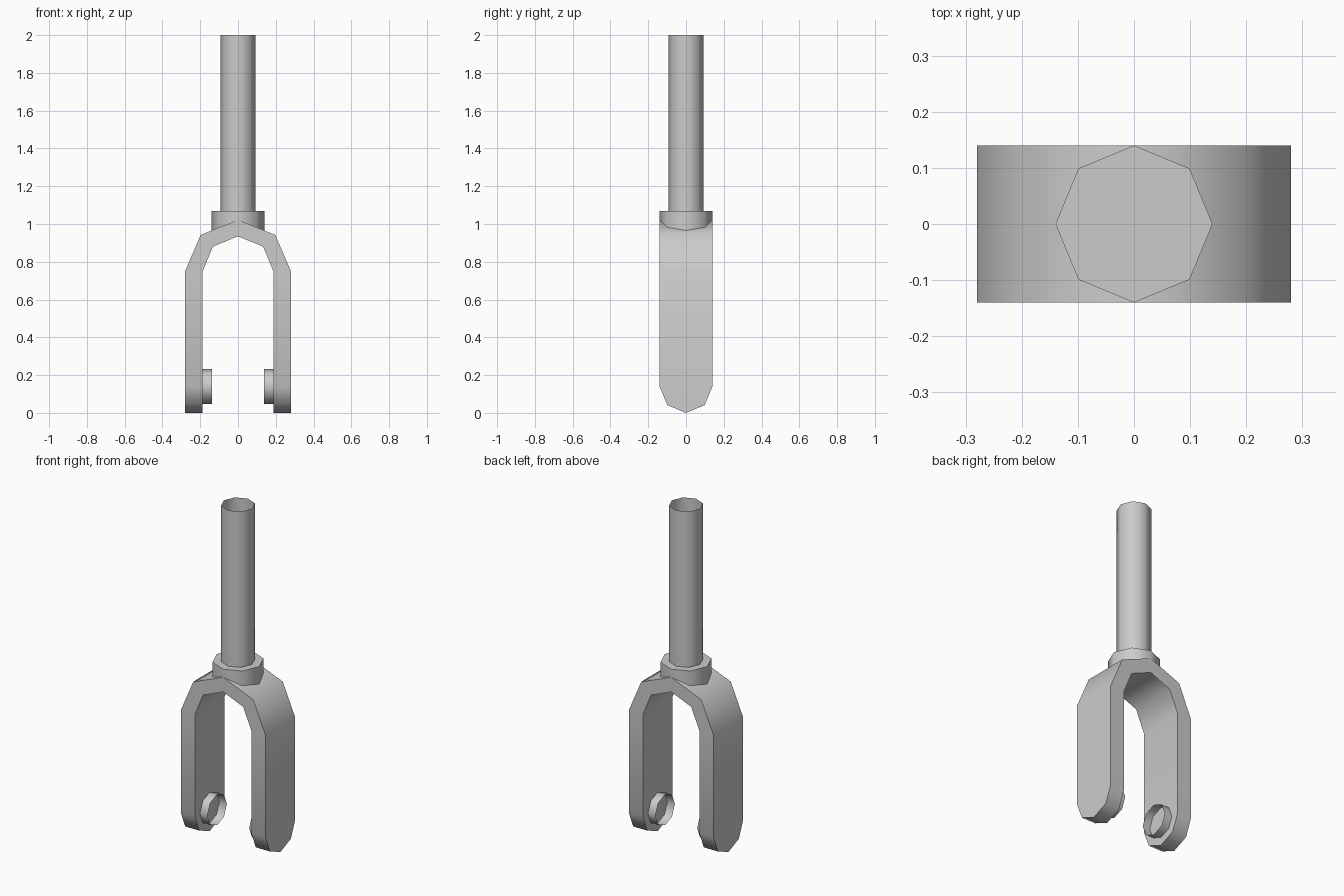
import bpy, bmesh, math
from mathutils import Vector, Matrix

cube = bpy.data.objects.get("Cube")
if cube:
    bpy.data.objects.remove(cube)

metal = bpy.data.materials.new("grey_metal")
metal.use_nodes = True
GREY = (0.6, 0.6, 0.6, 1)
metal.diffuse_color = GREY
metal.node_tree.nodes["Principled BSDF"].inputs["Base Color"].default_value = GREY


def finish(name, bm):
    """Turn a bmesh into a smooth shaded object with sharp corners."""
    mesh = bpy.data.meshes.new(name)
    bm.to_mesh(mesh)
    bm.free()
    mesh.materials.append(metal)
    obj = bpy.data.objects.new(name, mesh)
    bpy.context.collection.objects.link(obj)
    bpy.ops.object.select_all(action='DESELECT')
    obj.select_set(True)
    bpy.context.view_layer.objects.active = obj
    bpy.ops.object.shade_smooth_by_angle(angle=math.radians(60))
    return obj


def octagon(name, radius, length, centre, caps=False, axis='Z'):
    """Eight sided tube with vertices on its cross axes, optionally capped."""
    bm = bmesh.new()
    bmesh.ops.create_cone(bm, cap_ends=caps, segments=8,
                          radius1=radius, radius2=radius, depth=length)
    turn = Matrix.Rotation(math.pi / 2, 4, 'Y') if axis == 'X' else Matrix()
    bmesh.ops.transform(bm, matrix=Matrix.Translation(centre) @ turn, verts=bm.verts)
    return finish(name, bm)


# Fork arch: a mirrored band between outer and inner outlines, extruded in depth
W = 0.14
outer = [(0.28, 0), (0.28, 0.75), (0.198, 0.942), (0, 1.022)]
inner = [(0.187, 0), (0.187, 0.75), (0.133, 0.88), (0, 0.935)]


def mirrored(half):
    return half + [(-x, z) for x, z in reversed(half[:-1])]


bm = bmesh.new()
rows = [[bm.verts.new((x, -W, z)) for x, z in mirrored(side)] for side in (outer, inner)]
for i in range(len(rows[0]) - 1):
    bm.faces.new((rows[0][i], rows[0][i + 1], rows[1][i + 1], rows[1][i]))
grown = bmesh.ops.extrude_face_region(bm, geom=bm.faces[:])
moved = [g for g in grown["geom"] if isinstance(g, bmesh.types.BMVert)]
bmesh.ops.translate(bm, verts=moved, vec=(0, 2 * W, 0))

# Trim the leg tips to half octagons
for side in (-1, 1):
    for step in (0, 1):
        a, b = [math.radians(45 * k) for k in (step, step + 1)]
        point = Vector((0, side * W * math.cos(a), W - W * math.sin(a)))
        mid = (a + b) / 2
        normal = Vector((0, side * math.cos(mid), -math.sin(mid)))
        bmesh.ops.bisect_plane(bm, geom=bm.verts[:] + bm.edges[:] + bm.faces[:],
                               dist=1e-5, plane_co=point, plane_no=normal,
                               clear_outer=True)
        bmesh.ops.holes_fill(bm, edges=[e for e in bm.edges if e.is_boundary])
bmesh.ops.recalc_face_normals(bm, faces=bm.faces[:])
finish("fork_arch", bm)

# Collar and open steerer tube
octagon("collar", W, 0.12, (0, 0, 1.01), caps=True)
octagon("steerer_tube", 0.093, 0.96, (0, 0, 1.52))

# Open axle bosses on the inner faces of the legs
for name, s in (("left_axle_boss", 1), ("right_axle_boss", -1)):
    octagon(name, 0.092, 0.05, (s * 0.163, 0, W), axis='X')
